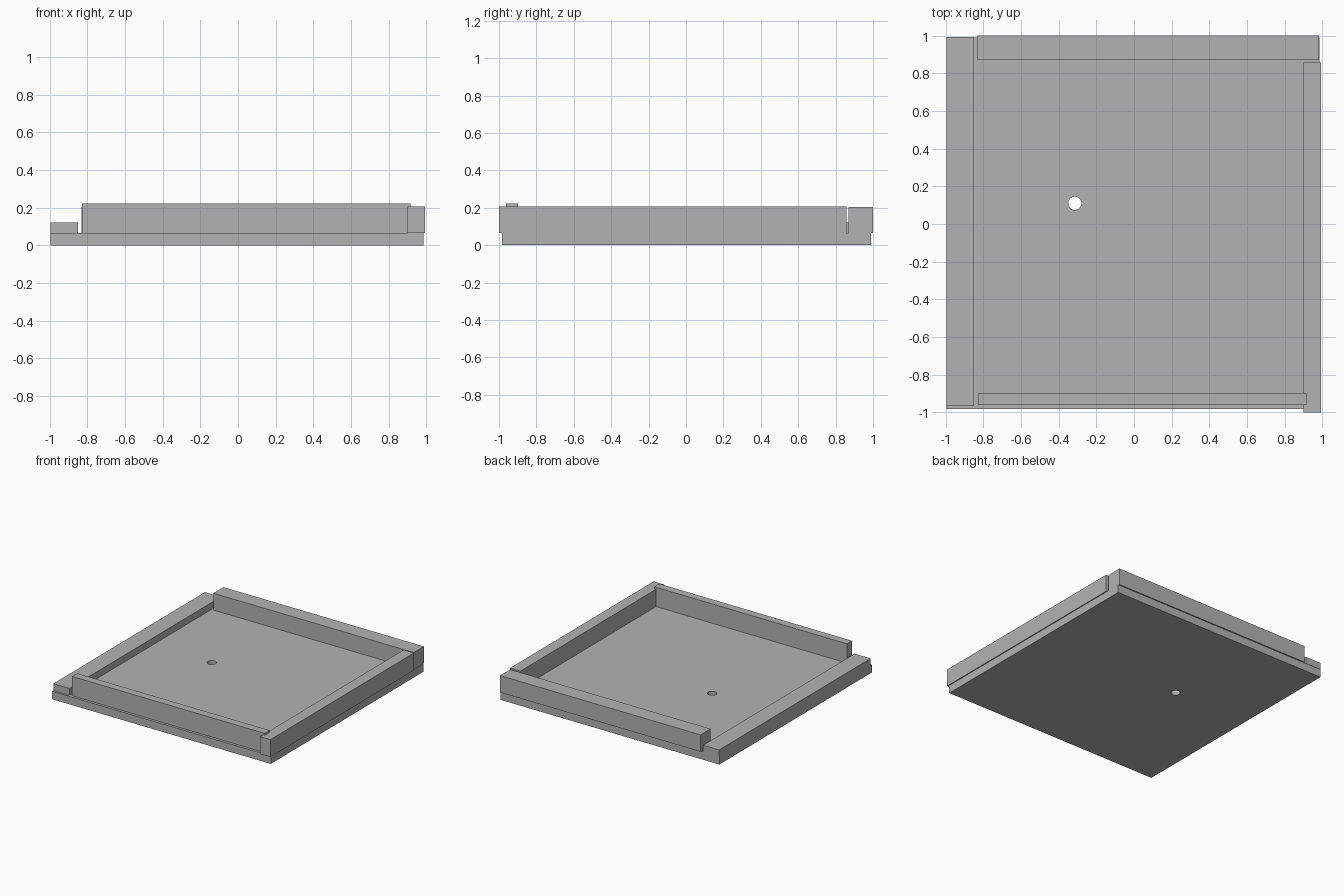
import bpy
import bmesh
from mathutils import Matrix

cube = bpy.data.objects.get("Cube")
if cube:
    bpy.data.objects.remove(cube, do_unlink=True)

# One plain grey
grey = bpy.data.materials.new("plain_grey")
grey.use_nodes = True
colour = (0.45, 0.45, 0.45, 1)
grey.diffuse_color = colour
grey.node_tree.nodes["Principled BSDF"].inputs["Base Color"].default_value = colour


def add_object(name, bm):
    mesh = bpy.data.meshes.new(name)
    bm.to_mesh(mesh)
    bm.free()
    mesh.materials.append(grey)
    obj = bpy.data.objects.new(name, mesh)
    bpy.context.collection.objects.link(obj)
    return obj


def box(name, x, y, z):
    """Box spanning the (low, high) ranges on each axis."""
    spans = (x, y, z)
    centre = [(a + b) / 2 for a, b in spans]
    size = [b - a for a, b in spans]
    bm = bmesh.new()
    bmesh.ops.create_cube(bm, size=1, matrix=Matrix.Translation(centre) @ Matrix.Diagonal((*size, 1)))
    return add_object(name, bm)


FLOOR = 0.065

# Base plate with a round drain hole
base = box("base_plate", (-0.995, 0.985), (-0.983, 0.99), (0, FLOOR))
bm = bmesh.new()
bmesh.ops.create_cone(bm, cap_ends=True, segments=32, radius1=0.035, radius2=0.035, depth=0.4,
                      matrix=Matrix.Translation((-0.314, 0.11, 0)))
cutter = add_object("hole_cutter", bm)
cutter.hide_render = True
cutter.hide_set(True)
cutter.display_type = 'WIRE'
hole = base.modifiers.new("hole", 'BOOLEAN')
hole.operation = 'DIFFERENCE'
hole.solver = 'EXACT'
hole.object = cutter

# Four rim strips, slightly offset from the plate edges
box("right_low_strip", (-0.995, -0.85), (-0.967, 0.993), (FLOOR, 0.121))
box("back_wall", (-0.832, 0.982), (0.87, 1.0), (FLOOR, 0.203))
box("left_wall", (0.899, 0.993), (-1.0, 0.857), (FLOOR, 0.207))
box("front_wall", (-0.829, 0.915), (-0.962, -0.897), (FLOOR, 0.223))
